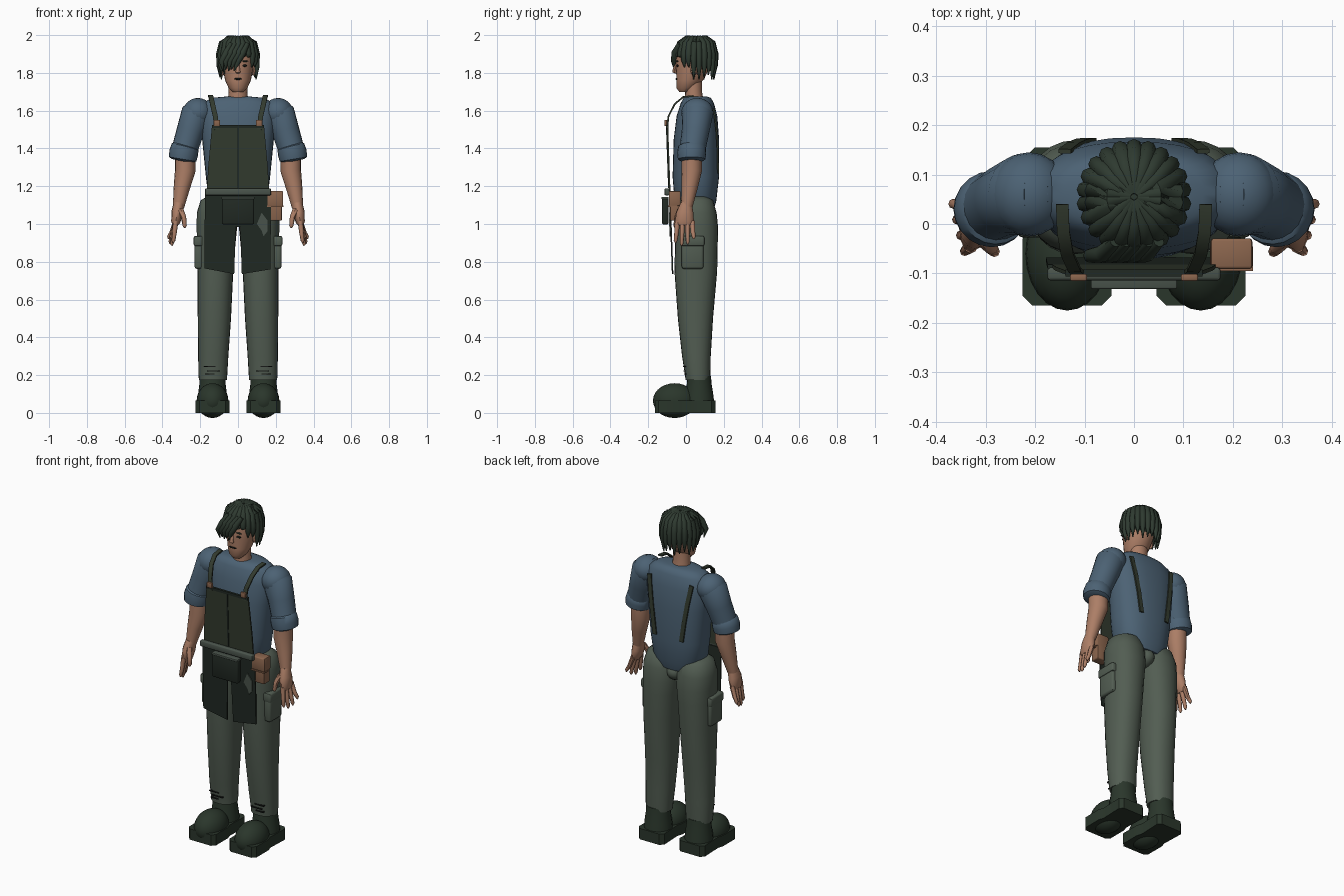
import bpy, bmesh, math
from mathutils import Vector


def material(name, rgb):
    lin = [((c / 255 + 0.055) / 1.055) ** 2.4 for c in rgb]
    m = bpy.data.materials.new(name)
    m.diffuse_color = (*lin, 1)
    return m


SHIRT = material("slate_blue", (76, 98, 116))
PANTS = material("grey_green", (82, 93, 82))
APRON = material("dark_olive", (50, 58, 46))
SKIRT = material("black_green", (33, 41, 35))
BOOT = material("boot_green", (42, 54, 43))
HAIR = material("hair_green_black", (46, 58, 48))
SKIN = material("skin", (172, 126, 102))
LEATHER = material("leather_brown", (140, 102, 78))
BAND = material("band_grey", (74, 84, 76))
INK = material("near_black", (24, 26, 24))


def finish(name, bm, mat, angle=45):
    bmesh.ops.recalc_face_normals(bm, faces=bm.faces)
    me = bpy.data.meshes.new(name)
    bm.to_mesh(me)
    bm.free()
    me.materials.append(mat)
    me.shade_smooth()
    me.set_sharp_from_angle(angle=math.radians(angle))
    ob = bpy.data.objects.new(name, me)
    bpy.context.collection.objects.link(ob)
    return ob


def tube(name, rings, mat, n=16, flat=False, p=2.0, start=0.0):
    """Skin over rings (x, y, z, a, b); flat keeps every ring horizontal."""
    bm = bmesh.new()
    pts = [Vector(r[:3]) for r in rings]
    loops = []
    for i, r in enumerate(rings):
        t = pts[min(i + 1, len(pts) - 1)] - pts[max(i - 1, 0)]
        t = Vector((0, 0, 1)) if flat else t.normalized()
        axis = Vector((1, 0, 0)) if abs(t.x) < 0.9 else Vector((0, 1, 0))
        side = (axis - t * axis.dot(t)).normalized()
        up = t.cross(side)
        a, b = r[3], r[-1]
        loop = []
        for k in range(n):
            w = start + 2 * math.pi * k / n
            c, s = math.cos(w), math.sin(w)
            c = math.copysign(abs(c) ** (2 / p), c)
            s = math.copysign(abs(s) ** (2 / p), s)
            loop.append(bm.verts.new(pts[i] + side * a * c + up * b * s))
        loops.append(loop)
    for l0, l1 in zip(loops, loops[1:]):
        for k in range(n):
            bm.faces.new((l0[k], l0[(k + 1) % n], l1[(k + 1) % n], l1[k]))
    bm.faces.new(loops[0])
    bm.faces.new(loops[-1])
    return finish(name, bm, mat)


def prism(name, pts, depth, mat):
    """Flat outline pushed along depth."""
    bm = bmesh.new()
    f = bm.faces.new([bm.verts.new(q) for q in pts])
    ext = bmesh.ops.extrude_face_region(bm, geom=[f], use_keep_orig=True)
    moved = [v for v in ext["geom"] if isinstance(v, bmesh.types.BMVert)]
    bmesh.ops.translate(bm, verts=moved, vec=depth)
    return finish(name, bm, mat, 30)


def box(name, loc, size, mat, bevel=0.0):
    bm = bmesh.new()
    bmesh.ops.create_cube(bm, size=1)
    for v in bm.verts:
        v.co = Vector(loc) + Vector([v.co[i] * size[i] for i in range(3)])
    if bevel:
        bmesh.ops.bevel(bm, geom=bm.edges[:], offset=bevel, segments=2, affect='EDGES', profile=0.5)
    return finish(name, bm, mat)


def ball(name, loc, scale, mat, n=16):
    bm = bmesh.new()
    bmesh.ops.create_uvsphere(bm, u_segments=n, v_segments=max(6, n // 2 + 2), radius=1)
    for v in bm.verts:
        v.co = Vector(loc) + Vector([v.co[i] * scale[i] for i in range(3)])
    return finish(name, bm, mat)


def lean(z):
    """Depth of the apron's front plane at a height."""
    return -0.075 - (z - 0.74) * 0.035


def panel(name, outline, mat, out=0.0, thick=0.008):
    return prism(name, [(x, lean(z) - out, z) for x, z in outline], (0, thick, 0), mat)


# Torso and neck
tube("shirt_body", [(0, cy, z, a, b) for z, cy, a, b in (
    (1.07, .05, .12, .095), (1.12, .05, .155, .11), (1.25, .052, .17, .123), (1.45, .055, .19, .12),
    (1.57, .058, .2, .108), (1.64, .06, .185, .088), (1.668, .06, .14, .072), (1.675, .06, .06, .05))],
    SHIRT, 32, True, 2.4)
tube("neck", [(0, .045, 1.63, .055, .052), (0, .04, 1.70, .05, .045), (0, .04, 1.77, .05, .045)], SKIN, 16, True)

# Head and face
tube("head", [(0, cy, z, a, b) for z, cy, a, b in (
    (1.698, -.005, .028, .03), (1.72, 0, .05, .05), (1.76, .02, .068, .07), (1.82, .035, .08, .088),
    (1.88, .04, .085, .095), (1.94, .045, .075, .085), (1.97, .05, .045, .055))], SKIN, 24, True)
tube("nose", [(0, -.048, 1.855, .006, .006), (0, -.06, 1.82, .01, .01), (0, -.06, 1.803, .013, .011),
              (0, -.052, 1.797, .007, .006)], SKIN, 8, True)
ball("mouth", (0, -.05, 1.768), (.024, .006, .005), INK, 10)
for s in (-1, 1):
    ball("eye", (s * .034, -.044, 1.838), (.015, .007, .006), INK, 10)
    ball("eyebrow", (s * .036, -.046, 1.862), (.02, .007, .004), HAIR, 10)
    ball("ear", (s * .082, .042, 1.815), (.012, .018, .03), SKIN, 10)

# Hair: cap, strands fanned from the crown, swept fringe
ball("hair_cap", (0, .06, 1.893), (.094, .098, .094), HAIR, 20)
N = 22
for i in range(N):
    w = 2 * math.pi * (i + .5) / N
    c, s = math.cos(w), math.sin(w)
    tip = 1.88 if s < -.75 else 1.83 if s < -.3 else 1.765 + .012 * (i % 3)
    if s < -.3 and c < -.2:
        tip -= .035
    tube("hair_strand", [(c * r, .055 + s * r, z, q) for r, z, q in (
        (.006, 1.984, .01), (.05, 1.982, .017), (.085, 1.957, .018), (.1, 1.9, .017),
        (.101, (tip + 1.9) / 2, .014), (.096, tip, .003))], HAIR, 8)
for i in range(5):
    x = .05 - .022 * i
    tube("fringe_strand", [(x, -.035, 1.955, .012), (x - .025, -.06, 1.905, .018),
                           (x - .05, -.064, 1.86, .015), (x - .072 + .008 * i, -.058, 1.81 + .008 * (i % 2), .003)],
         HAIR, 8)

for s in (-1, 1):
    # Sleeve, rolled cuff and forearm
    tube("sleeve", [(s * .165, .06, 1.61, .05), (s * .19, .06, 1.605, .07), (s * .222, .06, 1.58, .082),
                    (s * .253, .05, 1.49, .073), (s * .287, .032, 1.38, .068)], SHIRT, 20)
    ball("shoulder", (s * .212, .06, 1.59), (.08, .085, .077), SHIRT, 20)
    tube("rolled_cuff", [(s * .277, .032, 1.418, .06), (s * .28, .032, 1.408, .073), (s * .288, .03, 1.375, .077),
                         (s * .293, .03, 1.343, .073), (s * .295, .03, 1.333, .055)], SHIRT, 20)
    tube("forearm", [(s * .28, .03, 1.36, .054), (s * .28, .03, 1.28, .054), (s * .298, .018, 1.19, .043),
                     (s * .315, .004, 1.09, .03)], SKIN, 16)

    # Hand
    tube("palm", [(s * .313, .002, 1.11, .028, .03), (s * .321, -.005, 1.06, .032, .045),
                  (s * .33, -.008, 1.01, .024, .05), (s * .334, -.008, .992, .014, .04)], SKIN, 12)
    for i in range(4):
        y0, y1 = -.045 + .026 * i, -.055 + .032 * i
        zt = (.9, .885, .893, .92)[i]
        tube("finger", [(s * .33, y0, 1.015, .014), (s * (.336 + .005 * i), (y0 + y1) / 2, .955, .012),
                        (s * (.342 + .008 * i), y1, zt + .012, .01), (s * (.343 + .008 * i), y1, zt, .004)], SKIN, 8)
    tube("thumb", [(s * .305, -.03, 1.075, .017), (s * .288, -.048, 1.035, .014),
                   (s * .282, -.056, .99, .011), (s * .282, -.057, .98, .004)], SKIN, 8)

    # Trouser leg, cargo pocket and shin tears
    tube("trouser_leg", [(s * x, y, z, a, b) for x, y, z, a, b in (
        (.115, .05, 1.145, .05, .06), (.11, .05, 1.125, .088, .093), (.112, .052, 1.06, .106, .11),
        (.112, .055, .98, .107, .115), (.115, .055, .9, .102, .113), (.12, .052, .75, .095, .113),
        (.125, .05, .5, .088, .093), (.131, .055, .3, .08, .076), (.133, .062, .2, .076, .067),
        (.133, .062, .175, .074, .065))], PANTS, 24, True, 2.2)
    box("cargo_pocket", (s * .205, .035, .85), (.05, .115, .175), PANTS, .012)
    box("pocket_flap", (s * .208, .035, .91), (.054, .125, .055), PANTS, .01)
    for z, x, w in ((.205, .15, .05), (.222, .13, .07), (.245, .15, .06)):
        box("shin_tear", (s * x, -.003 - (z - .2) * .12, z), (w, .016, .006), INK)

    # Boot
    prism("boot_sole", [(s * x, y, 0) for x, y in (
        (.065, -.165), (.205, -.165), (.225, -.145), (.225, -.03), (.215, .0), (.22, .135), (.2, .155),
        (.07, .155), (.05, .135), (.055, .0), (.045, -.03), (.045, -.145))], (0, 0, .065), BOOT)
    ball("boot_toe", (s * .135, -.06, .065), (.084, .115, .092), BOOT, 24)
    tube("boot_heel", [(s * .135, .07, z, a, b) for z, a, b in (
        (.05, .08, .08), (.1, .076, .074), (.15, .07, .066), (.195, .068, .062))], BOOT, 20, True)

    # Apron straps and buckles
    w, h, q = .018, .006, math.pi / 4
    tube("front_strap", [(s * x, y, z, w, h) for x, y, z in (
        (.112, -.1, 1.5), (.12, -.093, 1.57), (.135, -.06, 1.635), (.143, -.015, 1.672), (.145, .04, 1.678))],
        APRON, 4, start=q)
    tube("back_strap", [(s * x, y, z, w, h) for x, y, z in (
        (.14, .147, 1.61), (.122, .161, 1.5), (.105, .168, 1.39), (.088, .17, 1.27))], APRON, 4, start=q)
    box("buckle", (s * .112, -.108, 1.535), (.034, .014, .032), LEATHER, .003)

ball("seat_join", (0, .058, 1.045), (.06, .095, .06), PANTS)

# Apron: bib, split skirt, waistband, pocket and patch
panel("apron_bib", [(-.165, 1.17), (.165, 1.17), (.158, 1.3), (.138, 1.52), (-.138, 1.52), (-.158, 1.3)], APRON)
panel("bib_seam", [(-.004, 1.19), (.004, 1.19), (.004, 1.51), (-.004, 1.51)], SKIRT, .004, .006)
panel("bib_hem", [(-.138, 1.507), (.138, 1.507), (.138, 1.523), (-.138, 1.523)], SKIRT, .004, .014)
panel("apron_skirt", [(-.175, 1.16), (.175, 1.16), (.172, .76), (.02, .735), (.012, .985),
                      (-.012, .985), (-.02, .735), (-.178, .765)], SKIRT)
box("waistband", (0, -.101, 1.17), (.35, .026, .036), BAND, .006)
box("front_pocket", (0, -.11, 1.07), (.17, .034, .145), SKIRT, .008)
box("pocket_edge", (0, -.112, 1.138), (.174, .038, .012), BAND, .003)
panel("patch", [(.1, 1.0), (.125, 1.06), (.155, 1.02), (.155, .96), (.135, .935), (.125, .965)], BAND, .005, .006)

# Tool pouch on the hip
box("pouch", (.196, -.057, 1.09), (.074, .055, .145), LEATHER, .006)
box("pouch_flap", (.197, -.06, 1.135), (.084, .062, .08), LEATHER, .006)
box("pouch_trim", (.197, -.07, 1.093), (.086, .05, .008), LEATHER)
